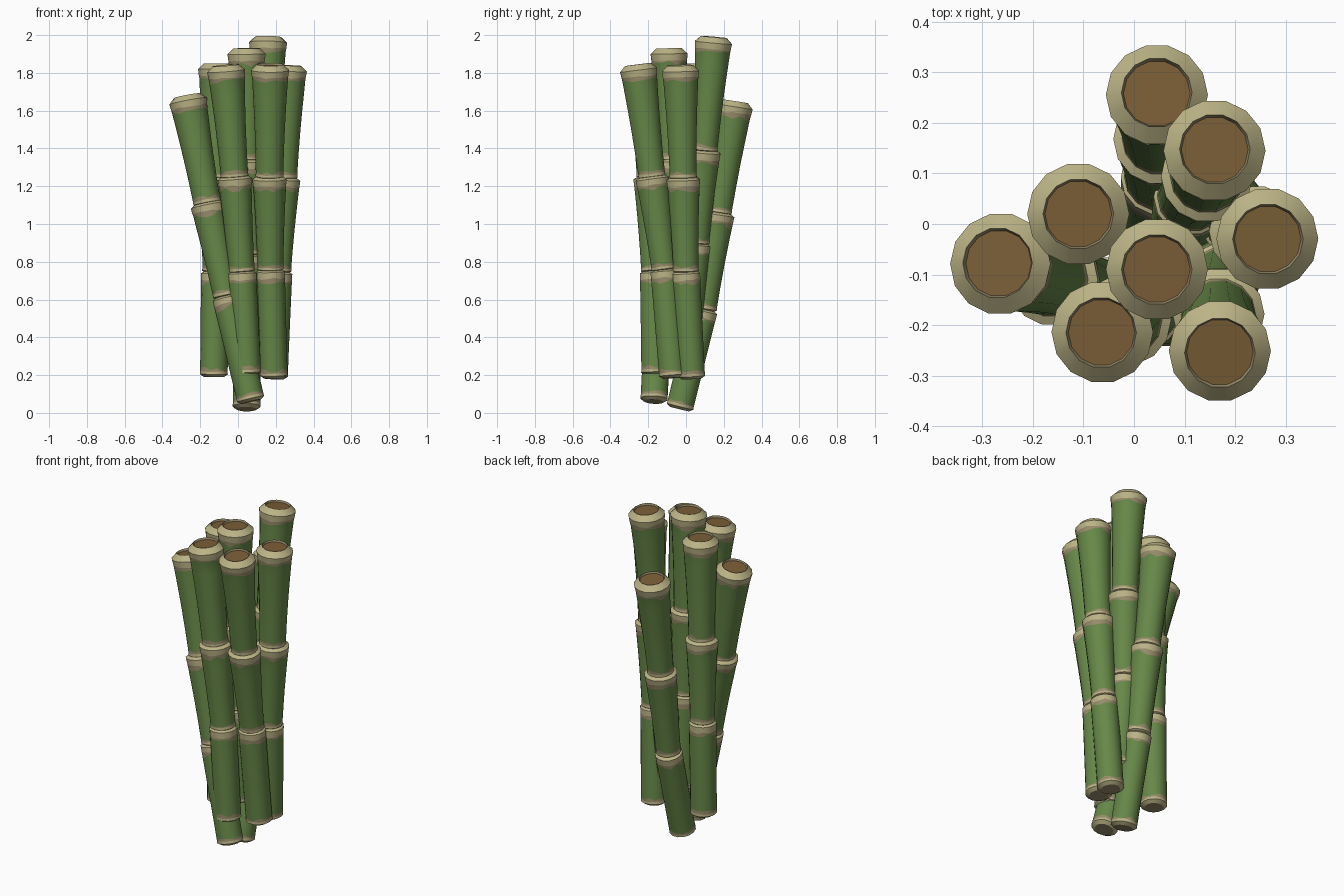
import bpy, bmesh, math, random
from mathutils import Vector

if "Cube" in bpy.data.objects:
    bpy.data.objects.remove(bpy.data.objects["Cube"])

random.seed(4)
SIDES = 14


def mat(name, col):
    m = bpy.data.materials.new(name)
    m.diffuse_color = (*col, 1)
    m.use_nodes = True
    m.node_tree.nodes["Principled BSDF"].inputs["Base Color"].default_value = m.diffuse_color
    return m


MATS = [mat("cane_green", (0.135, 0.245, 0.065)),
        mat("pale_tan", (0.50, 0.455, 0.24)),
        mat("dull_tan", (0.31, 0.26, 0.145)),
        mat("core_brown", (0.19, 0.11, 0.037))]
GREEN, PALE, DULL, CORE = range(4)

# Each stalk: bottom, lower joint, upper joint, top (centres of the cane)
STALKS = {
    "back_stalk": [(.045, -.035, .02), (.05, .095, .55), (.05, .17, 1.06), (.045, .26, 1.65)],
    "tall_stalk": [(.105, .0, .36), (.115, .055, .90), (.145, .095, 1.39), (.16, .148, 1.99)],
    "right_stalk": [(.19, .03, .18), (.212, .0, .75), (.24, -.015, 1.245), (.265, -.03, 1.84)],
    "front_right_stalk": [(.19, -.07, .185), (.172, -.115, .76), (.167, -.18, 1.25), (.17, -.255, 1.845)],
    "centre_stalk": [(.06, -.06, .28), (.055, -.07, .84), (.05, -.08, 1.34), (.045, -.09, 1.93)],
    "front_left_stalk": [(.05, -.165, .20), (.02, -.17, .75), (-.018, -.19, 1.25), (-.065, -.215, 1.84)],
    "left_stalk": [(-.128, .015, .19), (-.12, .015, .75), (-.115, .015, 1.245), (-.11, .02, 1.85)],
    "leaning_stalk": [(.07, -.17, .06), (-.063, -.14, .62), (-.163, -.11, 1.11), (-.27, -.077, 1.68)],
}
# Start and flare radius of the three cane sections
SECTIONS = [(.073, .076), (.069, .091), (.073, .101)]


def section(bm, a, b, r0, r1, is_top):
    """One flared cane section lofted from a to b, with ragged tan ends."""
    axis = (b - a).normalized()
    length = (b - a).length
    u = axis.cross(Vector((0, 1, 0))).normalized()
    v = u.cross(axis)

    def rad(d):
        return r0 + (r1 - r0) * (max(d, 0) / length) ** 1.7

    lip = .03 if is_top else .012
    inner = .07 if is_top else r1 - .018
    # (distance along axis, radius, jitter, colour of the strip above)
    rings = [(0, r0 * .72, 0, PALE), (.014, r0 + .001, 0, PALE), (.028, r0, .003, DULL),
             (.042, r0, .010, GREEN)]
    for f in (.25, .45, .6, .75):
        rings.append((f * length, rad(f * length), 0, GREEN))
    e = length - lip
    rings += [(e - .052, rad(e - .06), .014, DULL), (e - .034, rad(e - .03), .006, PALE),
              (e, r1, 0, PALE), (length, inner, 0, DULL)]
    if is_top:
        rings.append((length - .012, inner - .004, 0, CORE))
    loops = []
    for d, r, jit, _ in rings:
        loop = []
        for i in range(SIDES):
            t = 2 * math.pi * i / SIDES
            h = d + random.uniform(-jit, jit)
            loop.append(bm.verts.new(a + axis * h + (u * math.cos(t) + v * math.sin(t)) * r))
        loops.append(loop)
    for k in range(len(loops) - 1):
        lo, hi = loops[k], loops[k + 1]
        for i in range(SIDES):
            j = (i + 1) % SIDES
            bm.faces.new((lo[i], lo[j], hi[j], hi[i])).material_index = rings[k][3]
    bm.faces.new(loops[0][::-1]).material_index = DULL
    bm.faces.new(loops[-1]).material_index = CORE if is_top else DULL


for name, pts in STALKS.items():
    pts = [Vector(p) for p in pts]
    bm = bmesh.new()
    for k, (r0, r1) in enumerate(SECTIONS):
        a, b = pts[k], pts[k + 1]
        # sections sink slightly into the joint below
        start = a - (b - a).normalized() * .012 if k else a
        section(bm, start, b, r0, r1, k == 2)
    bmesh.ops.recalc_face_normals(bm, faces=bm.faces)
    me = bpy.data.meshes.new(name)
    bm.to_mesh(me)
    bm.free()
    for m in MATS:
        me.materials.append(m)
    ob = bpy.data.objects.new(name, me)
    bpy.context.collection.objects.link(ob)
    bpy.ops.object.select_all(action='DESELECT')
    ob.select_set(True)
    bpy.context.view_layer.objects.active = ob
    bpy.ops.object.shade_smooth_by_angle(angle=math.radians(32))
